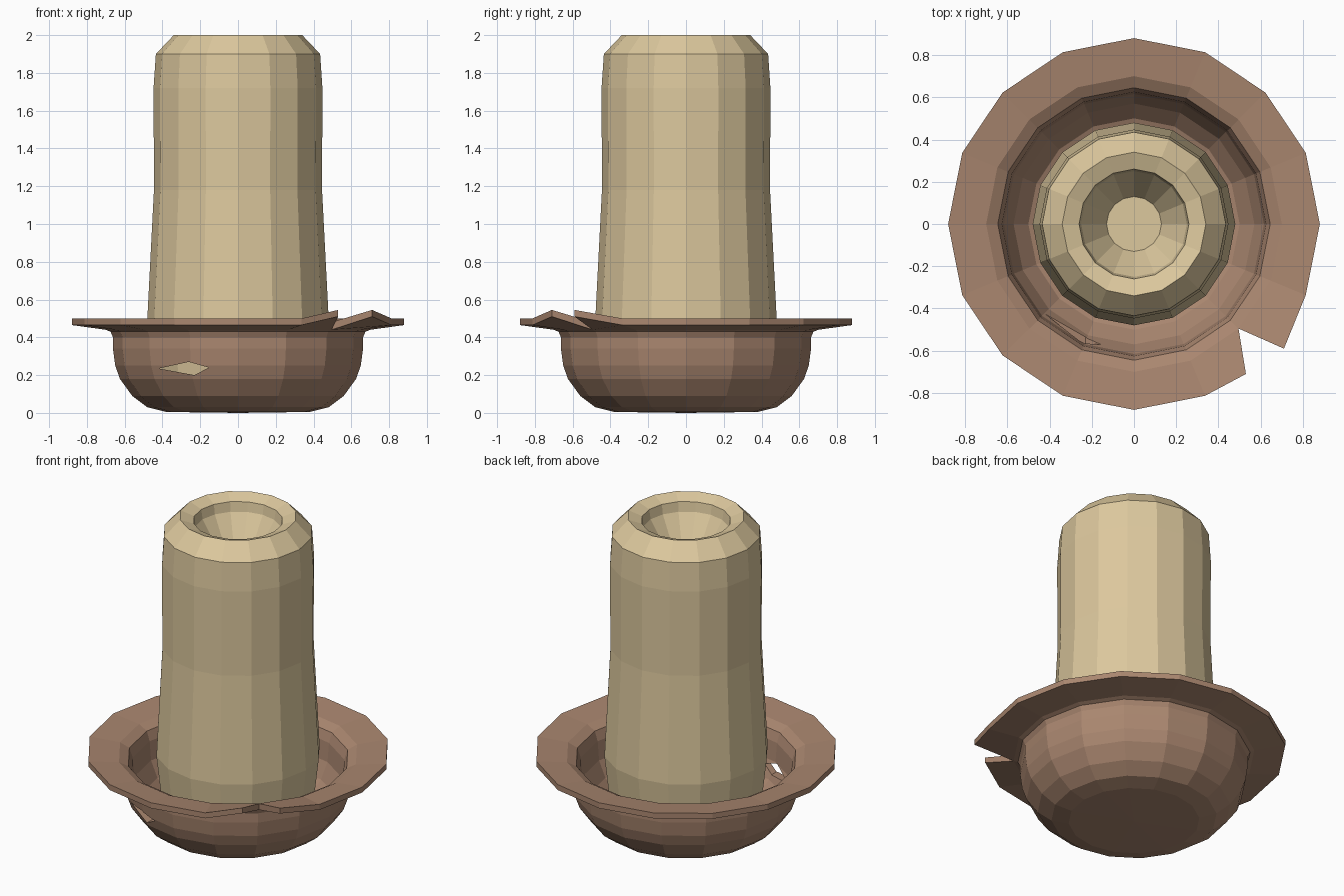
import bpy, bmesh
from math import sin, cos, pi

if "Cube" in bpy.data.objects:
    bpy.data.objects.remove(bpy.data.objects["Cube"])

SIDES = 16


def material(name, rgb):
    m = bpy.data.materials.new(name)
    m.diffuse_color = (*rgb, 1)
    m.use_nodes = True
    m.node_tree.nodes["Principled BSDF"].inputs["Base Color"].default_value = m.diffuse_color
    return m


def finish(bm, name, mat=None):
    bmesh.ops.remove_doubles(bm, verts=bm.verts, dist=0.0005)
    bmesh.ops.recalc_face_normals(bm, faces=bm.faces)
    me = bpy.data.meshes.new(name)
    bm.to_mesh(me)
    bm.free()
    ob = bpy.data.objects.new(name, me)
    bpy.context.collection.objects.link(ob)
    if mat:
        me.materials.append(mat)
    return ob


def lathe(profile):
    """Revolve (r, z) points, seam at -45 degrees left unwelded."""
    bm = bmesh.new()
    cols = []
    for i in range(SIDES + 1):
        a = -pi / 4 + 2 * pi * i / SIDES
        cols.append([bm.verts.new((r * cos(a), r * sin(a), z)) for r, z in profile])
    for c, d in zip(cols, cols[1:]):
        for j in range(len(profile) - 1):
            bm.faces.new((c[j], d[j], d[j + 1], c[j + 1]))
    return bm, cols


wax = material("wax", (0.72, 0.58, 0.34))
clay = material("clay", (0.40, 0.24, 0.16))

# Candle with a hollow melted top
bm, _ = lathe([(0, 0.05), (0.43, 0.05), (0.48, 0.5), (0.445, 1.18), (0.447, 1.72),
               (0.435, 1.9), (0.34, 2.0), (0.26, 1.97), (0.25, 1.91),
               (0.13, 1.72), (0, 1.72)])
finish(bm, "candle", wax)

# Dish with a wide rim, split open at the seam
outer = [(0, 0), (0.38, 0.005), (0.48, 0.03), (0.56, 0.09), (0.625, 0.18), (0.65, 0.25),
         (0.662, 0.34), (0.662, 0.40), (0.675, 0.43), (0.70, 0.44)]
rim = [(0.88, 0.465), (0.88, 0.5)]
inner = [(0.70, 0.48), (0.645, 0.45), (0.625, 0.39), (0.615, 0.27), (0.57, 0.17),
         (0.50, 0.09), (0.40, 0.05), (0, 0.045)]
bm, cols = lathe(outer + rim + inner)
k = len(outer)
for col, (x, y) in ((cols[0], (0.71, -0.59)), (cols[-1], (0.53, -0.71))):
    col[k].co = (x, y, 0.51)
    col[k + 1].co = (x, y, 0.545)
    bm.faces.new(col[k - 1:k + 3])  # broken face of the crack
dish = finish(bm, "dish", clay)

# Chipped hole in the front of the dish
hole = [(-0.42, 0.235), (-0.26, 0.27), (-0.155, 0.24), (-0.23, 0.20)]
bm = bmesh.new()
a = [bm.verts.new((x, -0.9, z)) for x, z in hole]
b = [bm.verts.new((x, -0.2, z)) for x, z in hole]
bm.faces.new(a)
bm.faces.new(b[::-1])
for i in range(4):
    j = (i + 1) % 4
    bm.faces.new((a[i], b[i], b[j], a[j]))
cutter = finish(bm, "hole_cutter")
cutter.hide_render = True
cutter.display_type = 'WIRE'
mod = dish.modifiers.new("hole", 'BOOLEAN')
mod.operation = 'DIFFERENCE'
mod.solver = 'EXACT'
mod.object = cutter
